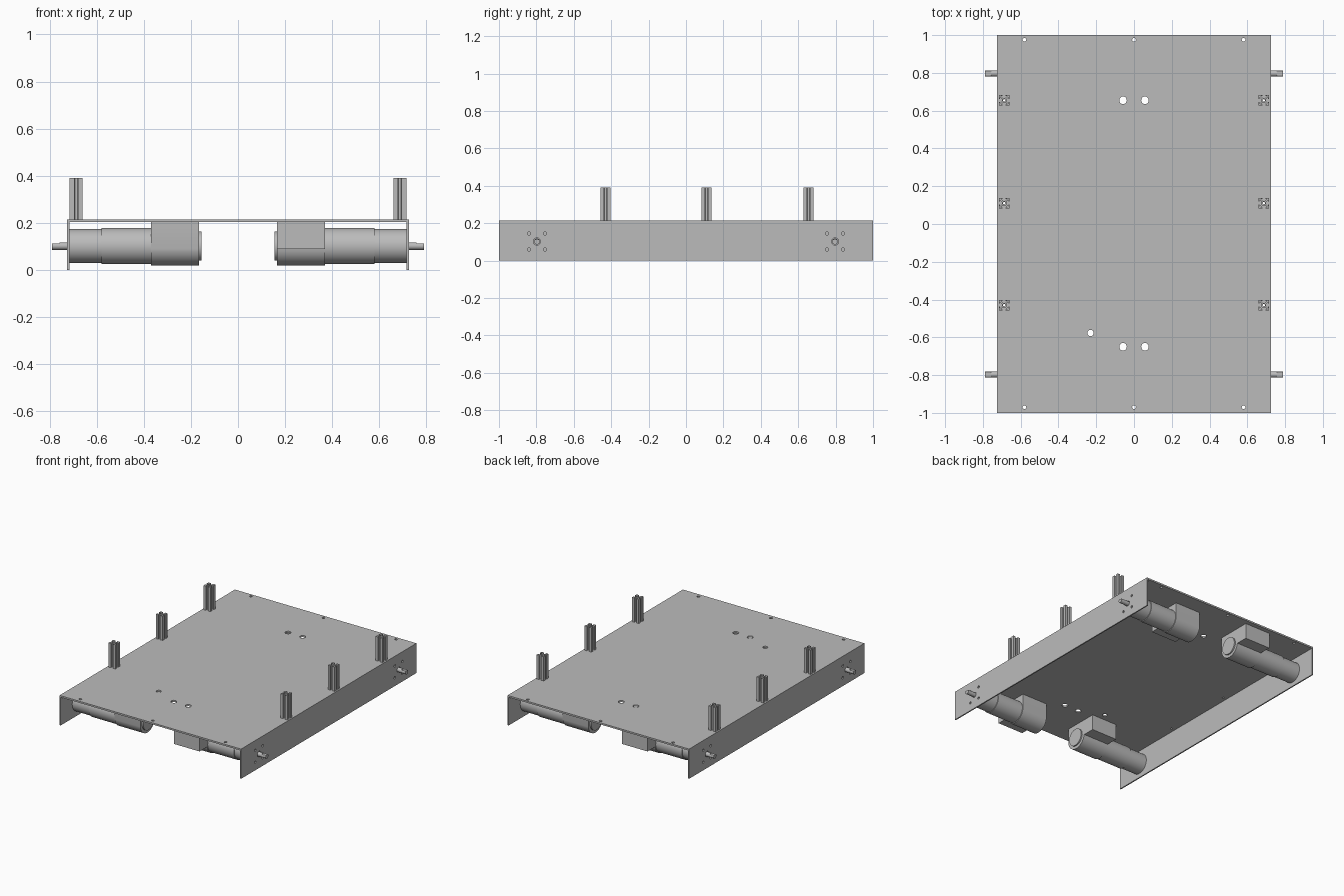
import bpy
import bmesh
from math import cos, sin, pi, radians
from mathutils import Matrix

cube = bpy.data.objects.get("Cube")
if cube:
    bpy.data.objects.remove(cube, do_unlink=True)

GREY = bpy.data.materials.new("plain grey metal")
GREY.use_nodes = True
GREY.diffuse_color = (0.5, 0.5, 0.5, 1)
GREY.node_tree.nodes["Principled BSDF"].inputs["Base Color"].default_value = (0.5, 0.5, 0.5, 1)

# Orientations: extrude along z, or along x with the profile in y-z
ALONG_Z = Matrix.Identity(4)
ALONG_X = Matrix(((0, 0, 1, 0), (1, 0, 0, 0), (0, 1, 0, 0), (0, 0, 0, 1)))


def circle(u, v, r, n=20):
    return [(u + r * cos(2 * pi * i / n), v + r * sin(2 * pi * i / n)) for i in range(n)]


def rect(u0, v0, u1, v1):
    return [(u0, v0), (u1, v0), (u1, v1), (u0, v1)]


def extrude(name, loops, start, end, axis, place=Matrix.Identity(4)):
    """Extrude an outline (first loop) with holes (other loops) from start to end."""
    curve = bpy.data.curves.new(name, "CURVE")
    curve.dimensions = "2D"
    curve.fill_mode = "BOTH"
    curve.extrude = (end - start) / 2
    for loop in loops:
        spline = curve.splines.new("POLY")
        spline.points.add(len(loop) - 1)
        for point, (u, v) in zip(spline.points, loop):
            point.co = (u, v, 0, 1)
        spline.use_cyclic_u = True
    temp = bpy.data.objects.new(name, curve)
    mesh = bpy.data.meshes.new_from_object(temp)
    bpy.data.objects.remove(temp)
    bpy.data.curves.remove(curve)

    bm = bmesh.new()
    bm.from_mesh(mesh)
    bmesh.ops.remove_doubles(bm, verts=bm.verts, dist=0.00005)
    bmesh.ops.recalc_face_normals(bm, faces=bm.faces)
    shift = Matrix.Translation((0, 0, (start + end) / 2))
    bm.transform(place @ axis @ shift)
    bm.to_mesh(mesh)
    bm.free()
    mesh.materials.clear()
    mesh.materials.append(GREY)
    for poly in mesh.polygons:
        poly.material_index = 0
    obj = bpy.data.objects.new(name, mesh)
    bpy.context.collection.objects.link(obj)
    mesh.shade_smooth()
    mesh.set_sharp_from_angle(angle=radians(30))
    return obj


AXLE_Z = 0.102
AXLE_Y = 0.797
POST_X = 0.687
POST_Y = (0.655, 0.11, -0.43)
TOP = 0.215
DECK = 0.203

# Deck plate with cable, edge and post holes
holes = [circle(x, y, 0.02) for x in (-0.058, 0.058) for y in (0.655, -0.65)]
holes.append(circle(-0.23, -0.577, 0.017))
holes += [circle(x, y, 0.01, 12) for x in (-0.58, 0, 0.58) for y in (-0.97, 0.975)]
holes += [circle(x, y, 0.007, 12) for x in (-POST_X, POST_X) for y in POST_Y]
extrude("deck_plate", [rect(-0.725, -1, 0.725, 1)] + holes, DECK, TOP, ALONG_Z)

# Side walls with motor screw holes
wall = [rect(-1, 0, 1, DECK)]
for y in (-AXLE_Y, AXLE_Y):
    wall.append(circle(y, AXLE_Z, 0.019))
    wall += [circle(y + a, AXLE_Z + b, 0.009, 12) for a in (-0.043, 0.043) for b in (-0.043, 0.043)]
extrude("left_wall", wall, 0.716, 0.725, ALONG_X)
extrude("right_wall", wall, -0.725, -0.716, ALONG_X)


# Slotted posts: one side of the section turned four times
def slotted_section(half=0.0275, lip=0.006, gap=0.008, slot=0.016, core=0.0115):
    inner = half - lip
    root = core - (inner - slot)
    side = [(half, -half), (half, -gap), (inner, -gap), (inner, -slot), (core, -root),
            (core, root), (inner, slot), (inner, gap), (half, gap)]
    outline = []
    for turn in range(4):
        c, s = round(cos(turn * pi / 2)), round(sin(turn * pi / 2))
        outline += [(c * u - s * v, s * u + c * v) for u, v in side]
    return [outline, circle(0, 0, 0.006, 12)]


for side, x in (("left", POST_X), ("right", -POST_X)):
    for place, y in zip(("back", "middle", "front"), POST_Y):
        extrude(f"{side}_{place}_post", slotted_section(), TOP, 0.39, ALONG_Z,
                Matrix.Translation((x, y, 0)))

# Motor housing section: round below, box above with an overhang to one side
R = 0.083
housing = [(R * cos(a), R * sin(a)) for a in
           [radians(-172 + 164 * i / 20) for i in range(21)]]
housing += [(R, DECK - AXLE_Z), (-0.17, DECK - AXLE_Z), (-0.17, -0.012)]

# Shaft tip section with a flat
flat_tip = [(0.016 * cos(a), 0.016 * sin(a)) for a in
            [radians(140 + 260 * i / 18) for i in range(19)]]


def motor(name, turn, y):
    place = (Matrix.Translation((0, y, AXLE_Z)) @ Matrix.Rotation(turn, 4, "Z"))
    parts = (("gearbox", circle(0, 0, 0.072, 40), 0.58, 0.716),
             ("body", circle(0, 0, 0.077, 40), 0.37, 0.58),
             ("housing", housing, 0.165, 0.37),
             ("end_cap", circle(0, 0, 0.062, 40), 0.155, 0.165),
             ("shaft", circle(0, 0, 0.016), 0.716, 0.757),
             ("shaft_tip", flat_tip, 0.757, 0.79))
    for part, loop, start, end in parts:
        extrude(f"{name}_motor_{part}", [loop], start, end, ALONG_X, place)


# Four motors; the right pair is turned half round
for label, y in (("front", -AXLE_Y), ("back", AXLE_Y)):
    motor(f"left_{label}", 0, y)
    motor(f"right_{label}", pi, y)
